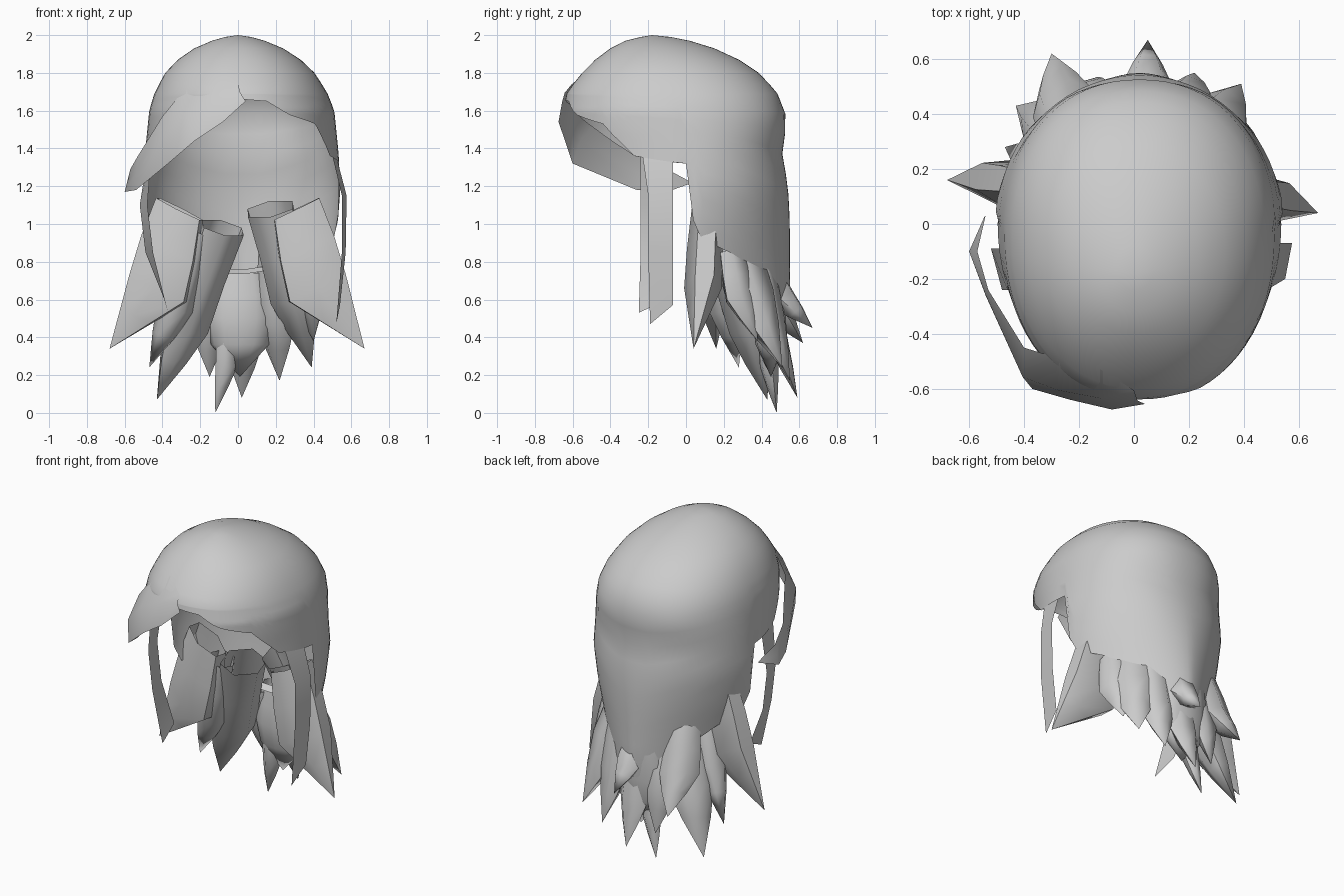
import bpy, bmesh, math
from mathutils import Vector as V

hair = bpy.data.materials.new("hair grey")
hair.diffuse_color = (0.6, 0.6, 0.6, 1)


def lerp_table(table, x):
    """Linear interpolation in rows of (key, value, ...), keys ascending."""
    if x <= table[0][0]:
        return table[0][1:]
    for a, b in zip(table, table[1:]):
        if x <= b[0]:
            f = (x - a[0]) / (b[0] - a[0])
            return tuple(p + (q - p) * f for p, q in zip(a[1:], b[1:]))
    return table[-1][1:]


def make(name, verts, faces, angle=40, recalc=True):
    me = bpy.data.meshes.new(name)
    me.from_pydata([tuple(v) for v in verts], [], faces)
    if recalc:
        bm = bmesh.new()
        bm.from_mesh(me)
        bmesh.ops.recalc_face_normals(bm, faces=bm.faces)
        bm.to_mesh(me)
        bm.free()
    me.materials.append(hair)
    ob = bpy.data.objects.new(name, me)
    bpy.context.collection.objects.link(ob)
    bpy.ops.object.select_all(action='DESELECT')
    ob.select_set(True)
    bpy.context.view_layer.objects.active = ob
    bpy.ops.object.shade_smooth_by_angle(angle=math.radians(angle))
    return ob


# Scalp shell: z -> half width, front y, back y, middle y, corner exponent
PROFILE = [
    (0.45, 0.35, -0.45, 0.53, 0.08, 1.3), (0.60, 0.42, -0.45, 0.55, 0.05, 1.28),
    (0.80, 0.47, -0.50, 0.55, 0.02, 1.2), (1.00, 0.51, -0.55, 0.55, 0.0, 1.1),
    (1.20, 0.525, -0.60, 0.54, 0.0, 1.0), (1.40, 0.51, -0.63, 0.505, 0.0, 0.95),
    (1.50, 0.50, -0.65, 0.53, -0.02, 0.93), (1.60, 0.49, -0.65, 0.525, -0.04, 0.93),
    (1.70, 0.455, -0.63, 0.48, -0.05, 0.93), (1.80, 0.395, -0.55, 0.385, -0.08, 0.93),
    (1.87, 0.325, -0.48, 0.28, -0.10, 0.95), (1.93, 0.235, -0.40, 0.15, -0.13, 0.97),
    (1.97, 0.14, -0.32, 0.02, -0.16, 1.0), (1.99, 0.07, -0.24, -0.08, -0.17, 1.0)]
# Lower hem of the shell: angle (0 = right, 90 = back) -> z
HEM = [(-90, 1.66), (-75, 1.65), (-62, 1.58), (-40, 1.53), (-25, 1.36),
       (-8, 1.33), (0, 1.32), (5, 1.02), (10, 0.92), (30, 0.84), (60, 0.64),
       (80, 0.52), (100, 0.52), (120, 0.64), (150, 0.84), (170, 0.92),
       (175, 1.02), (180, 1.32), (190, 1.33), (205, 1.36), (225, 1.50),
       (250, 1.63), (270, 1.66)]


def shell_point(deg, z):
    hx, yf, yb, ym, e = lerp_table(PROFILE, z)
    c, s = math.cos(math.radians(deg)), math.sin(math.radians(deg))
    px = math.copysign(abs(c) ** e, c)
    py = math.copysign(abs(s) ** e, s)
    cx = 0.02 * min(1, (2 - z) / 0.4)
    return V((cx + hx * px, ym + (yb - ym if s > 0 else ym - yf) * py, z))


N, LOW = 72, 12
crown = [1.99, 1.97, 1.93, 1.87, 1.80, 1.74]
rings = len(crown) + LOW
verts = [V((0, -0.18, 2.0))]
for i in range(N):
    deg = -90 + 360 * i / N
    hem = lerp_table(HEM, deg)[0]
    zs = crown + [1.69 + (hem - 1.69) * k / (LOW - 1) for k in range(LOW)]
    verts += [shell_point(deg, z) for z in zs]
faces = []
for i in range(N):
    a, b = 1 + i * rings, 1 + (i + 1) % N * rings
    faces.append((0, a, b))
    faces += [(a + k, a + k + 1, b + k + 1, b + k) for k in range(rings - 1)]
make("scalp_shell", verts, faces, 60, recalc=False)


def spike(name, base, mid, tip, w, d, low=0.62, sides=6, top=0.8):
    """Open, pointed lock: w across the head, d away from it (half sizes)."""
    base, mid, tip = V(base), V(mid), V(tip)
    out = V((tip.x, tip.y, 0)).normalized()
    across = V((-out.y, out.x, 0))
    deep = (tip - base).normalized().cross(across).normalized()
    path = [(base, top), (base.lerp(mid, 0.5), 0.95), (mid, 1.0),
            (mid.lerp(tip, 0.45), low)]
    verts = []
    for p, s in path:
        for k in range(sides):
            t = 2 * math.pi * k / sides
            verts.append(p + across * (w * s * math.cos(t)) + deep * (d * s * math.sin(t)))
    verts.append(tip)
    faces = []
    for k in range(sides):
        n = (k + 1) % sides
        for r in range(3):
            o = r * sides
            faces.append((o + k, o + n, o + sides + n, o + sides + k))
        faces.append((3 * sides + k, 3 * sides + n, 4 * sides))
    return make(name, verts, faces, 62)


# Pointed locks around the nape
spike("side_spike_right", (0.31, 0.11, 1.08), (0.42, 0.09, 0.66), (0.67, 0.04, 0.34), 0.10, 0.19, 0.55)
spike("side_spike_left", (-0.31, 0.13, 1.08), (-0.42, 0.14, 0.66), (-0.68, 0.16, 0.34), 0.10, 0.19, 0.55)
spike("nape_spike_right", (0.17, 0.20, 1.08), (0.29, 0.34, 0.62), (0.39, 0.51, 0.24), 0.15, 0.12, top=1.0)
spike("nape_spike_right_small", (0.36, 0.24, 0.85), (0.38, 0.29, 0.60), (0.40, 0.38, 0.38), 0.10, 0.07)
spike("nape_spike_left", (-0.22, 0.15, 0.97), (-0.33, 0.21, 0.56), (-0.47, 0.28, 0.24), 0.10, 0.10)
spike("nape_spike_left_long", (-0.08, 0.17, 0.98), (-0.27, 0.34, 0.46), (-0.43, 0.43, 0.07), 0.14, 0.11, top=1.0)
spike("back_spike_left", (-0.24, 0.36, 0.85), (-0.26, 0.44, 0.58), (-0.30, 0.62, 0.37), 0.12, 0.09)
spike("back_spike_upper", (0.04, 0.46, 0.70), (0.05, 0.51, 0.60), (0.05, 0.67, 0.45), 0.09, 0.08)
spike("back_spike_middle", (0.03, 0.44, 0.65), (0.03, 0.49, 0.36), (0.02, 0.59, 0.08), 0.10, 0.06)
spike("back_spike_long", (-0.06, 0.42, 0.50), (-0.06, 0.44, 0.25), (-0.12, 0.48, 0.0), 0.06, 0.05)
spike("back_spike_right", (0.19, 0.38, 0.85), (0.20, 0.44, 0.48), (0.22, 0.55, 0.17), 0.11, 0.08)
spike("back_spike_inner", (-0.15, 0.42, 0.70), (-0.15, 0.47, 0.45), (-0.15, 0.53, 0.19), 0.10, 0.06)
spike("nape_tail", (0.01, 0.46, 0.74), (0.01, 0.44, 0.50), (0.01, 0.45, 0.19), 0.18, 0.09, 0.85, 12)


def ribbon(name, upper, lower, angle=50):
    n = len(upper)
    return make(name, upper + lower,
                [(i, i + 1, n + i + 1, n + i) for i in range(n - 1)], angle)


# Swept fringe over the forehead, blended into the shell, pointed at the left
up = [(0.00, -0.605, 1.74), (-0.12, -0.53, 1.80), (-0.27, -0.49, 1.73), (-0.40, -0.45, 1.57),
      (-0.53, -0.24, 1.36), (-0.57, -0.10, 1.29), (-0.54, 0.03, 1.22)]
low = [(0.04, -0.655, 1.65), (-0.08, -0.675, 1.54), (-0.23, -0.64, 1.44), (-0.37, -0.60, 1.32),
       (-0.54, -0.26, 1.18), (-0.60, -0.10, 1.17), (-0.545, 0.025, 1.215)]
middle = [tuple((V(a) + V(b)) / 2 + V((-0.025, -0.04, 0.0)) * f)
          for a, b, f in zip(up, low, (0.3, 0.8, 1, 0.8, 0.2, 0, 0))]
n = len(up)
make("swept_fringe", up + middle + low,
     [(r + i, r + i + 1, r + n + i + 1, r + n + i) for r in (0, n) for i in range(n - 1)], 70)

# Long thin locks in front of the ears
ribbon("side_lock_right",
       [(0.50, -0.23, 1.36), (0.55, -0.20, 1.15), (0.55, -0.20, 0.85), (0.52, -0.19, 0.47)],
       [(0.52, -0.07, 1.36), (0.575, -0.07, 1.15), (0.57, -0.07, 0.85), (0.54, -0.07, 0.57)])
ribbon("side_lock_left",
       [(-0.46, -0.24, 1.36), (-0.48, -0.24, 1.10), (-0.45, -0.24, 0.85), (-0.37, -0.25, 0.53)],
       [(-0.48, -0.09, 1.36), (-0.52, -0.09, 1.10), (-0.49, -0.09, 0.85), (-0.39, -0.10, 0.60)])

# Curved inner rim at the nape
arc = [(-0.42 + 0.67 * k / 10) for k in range(11)]
ribbon("nape_rim",
       [(x, 0.38 - 0.9 * x * x, 0.76 + 0.9 * x * x) for x in arc],
       [(x, 0.34 - 0.9 * x * x, 0.735 + 0.9 * x * x) for x in arc])
